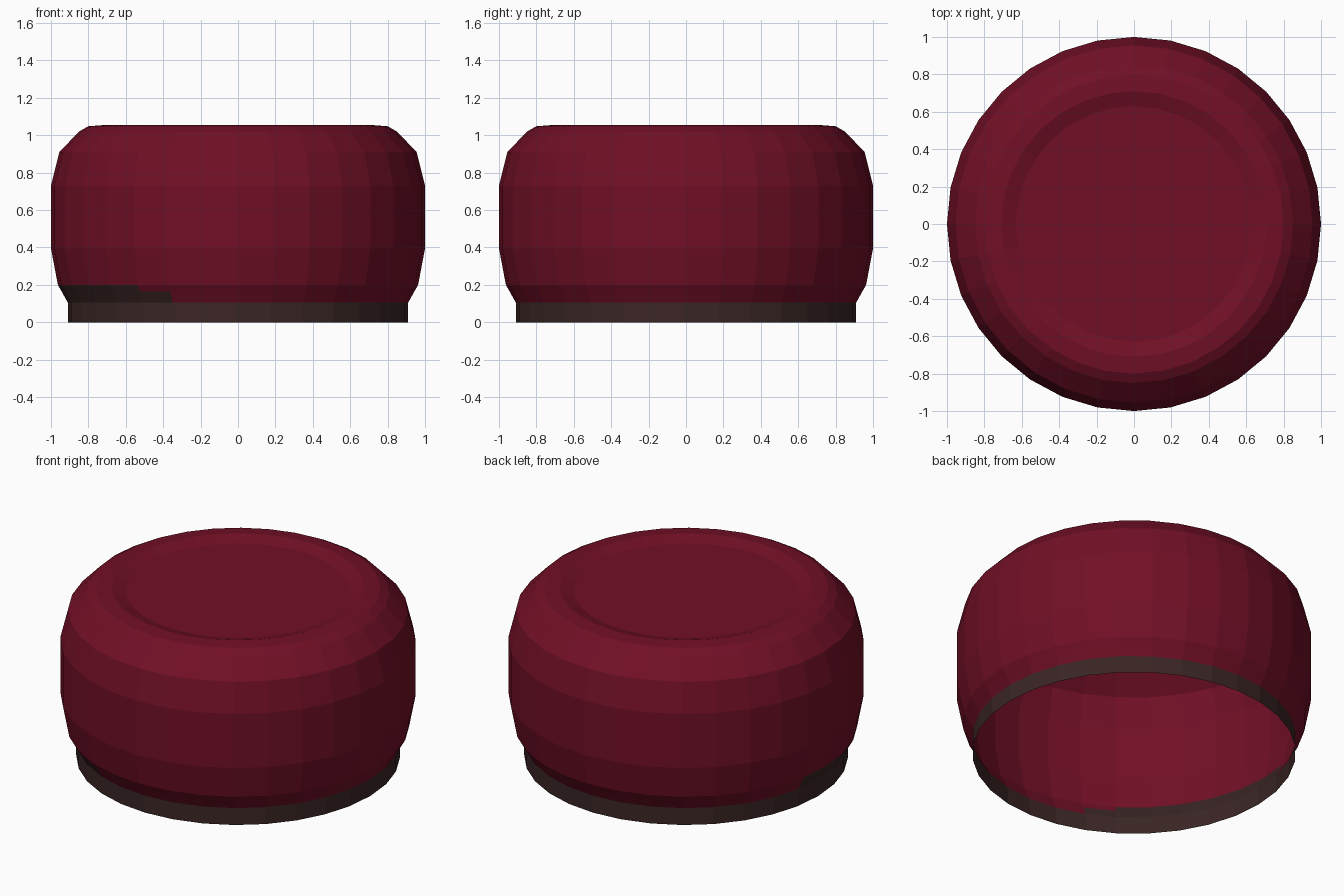
import bpy, bmesh, math

if "Cube" in bpy.data.objects:
    bpy.data.objects.remove(bpy.data.objects["Cube"])

SEGMENTS = 32


def material(name, color):
    m = bpy.data.materials.new(name)
    m.diffuse_color = (*color, 1)
    m.use_nodes = True
    m.node_tree.nodes["Principled BSDF"].inputs["Base Color"].default_value = m.diffuse_color
    return m


red = material("dark red leather", (0.165, 0.0048, 0.019))
brown = material("dark brown base", (0.042, 0.019, 0.018))


def lathe(name, profile, capped, color_rule=None):
    """Spin (radius, height) points into an open flat-shaded shell."""
    bm = bmesh.new()
    rings = []
    for r, z in profile:
        rings.append([bm.verts.new((r * math.cos(2 * math.pi * i / SEGMENTS),
                                    r * math.sin(2 * math.pi * i / SEGMENTS), z))
                      for i in range(SEGMENTS)])
    for level, (low, high) in enumerate(zip(rings, rings[1:])):
        for i in range(SEGMENTS):
            j = (i + 1) % SEGMENTS
            face = bm.faces.new((low[i], low[j], high[j], high[i]))
            if color_rule:
                face.material_index = color_rule(level, (i + 0.5) * 360 / SEGMENTS)
    if capped:
        bm.faces.new(rings[-1])
    mesh = bpy.data.meshes.new(name)
    bm.to_mesh(mesh)
    bm.free()
    obj = bpy.data.objects.new(name, mesh)
    bpy.context.collection.objects.link(obj)
    return obj


# Base band, open underneath
base = lathe("base_band", [(0.91, 0), (0.91, 0.105)], False)
base.data.materials.append(brown)


# Lower cushion edge has a brown patch on its front left side
def patch(level, angle):
    end = {0: 247.5, 1: 236.25}.get(level, 0)
    return 1 if 168.75 < angle < end else 0


# Cushion with bulging side, rounded shoulder and sunken top
cushion = lathe("cushion", [
    (0.91, 0.105), (0.943, 0.165), (0.963, 0.20), (1.0, 0.395), (1.0, 0.73),
    (0.955, 0.91), (0.85, 1.02), (0.80, 1.048), (0.71, 1.055), (0.63, 1.03),
], True, patch)
cushion.data.materials.append(red)
cushion.data.materials.append(brown)
